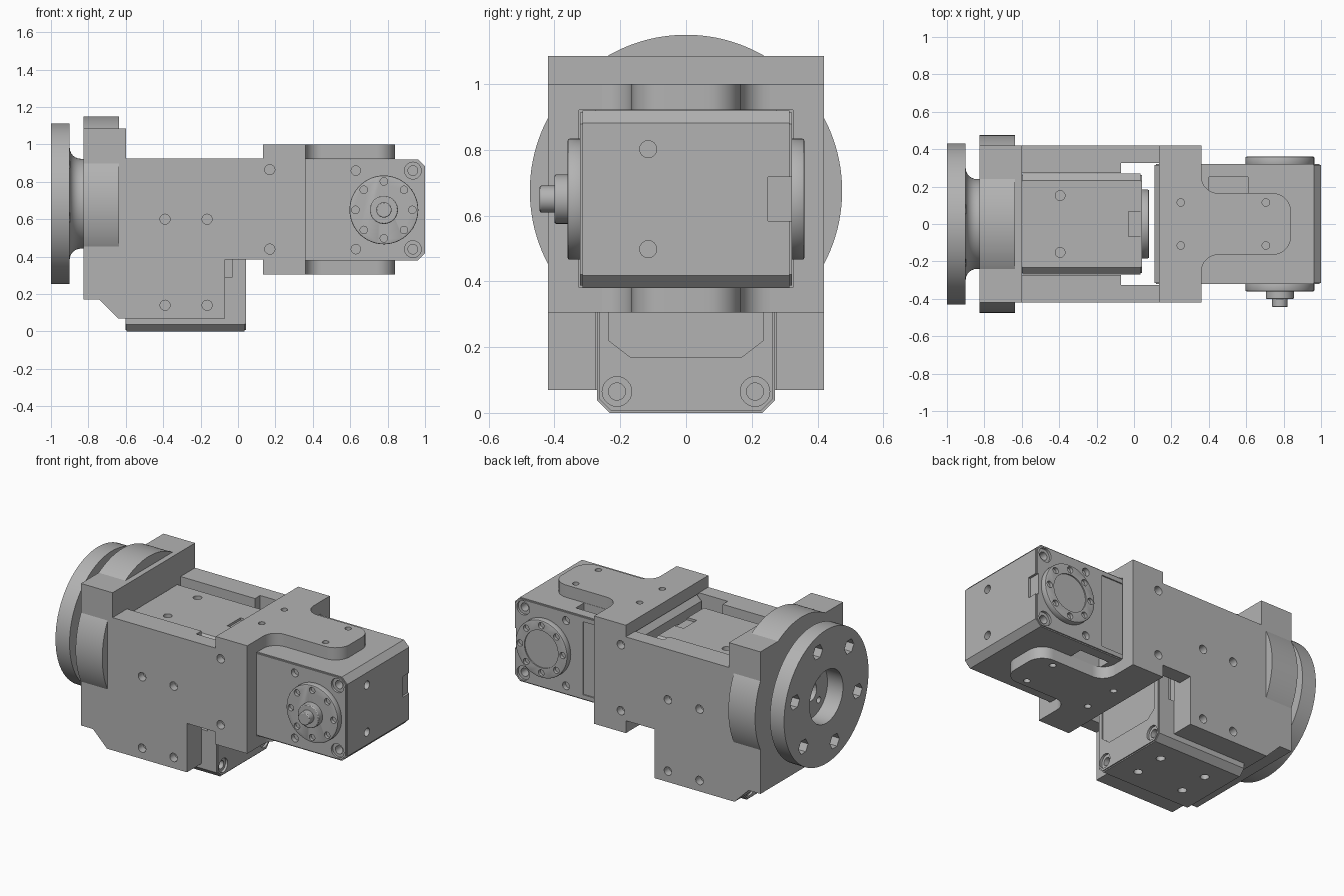
import bpy, bmesh
from math import pi, sin, cos, radians
from mathutils import Matrix, Vector

cube = bpy.data.objects.get("Cube")
if cube:
    bpy.data.objects.remove(cube)

grey = bpy.data.materials.new("machined_grey")
grey.use_nodes = True
GREY = (0.45, 0.45, 0.45, 1)
grey.diffuse_color = GREY
grey.node_tree.nodes["Principled BSDF"].inputs["Base Color"].default_value = GREY

TURN = {"x": Matrix.Rotation(pi / 2, 4, "Y"), "y": Matrix.Rotation(pi / 2, 4, "X"), "z": Matrix()}


def box(bm, lo, hi):
    lo, hi = Vector(lo), Vector(hi)
    m = Matrix.Translation((lo + hi) / 2) @ Matrix.Diagonal((*(hi - lo), 1))
    return bmesh.ops.create_cube(bm, size=1, matrix=m)["verts"]


def cyl(bm, axis, center, r, depth, seg=24, r2=None):
    bmesh.ops.create_cone(bm, cap_ends=True, segments=seg, radius1=r, depth=depth,
                          radius2=r if r2 is None else r2,
                          matrix=Matrix.Translation(center) @ TURN[axis])


def prism(bm, points, direction):
    face = bm.faces.new([bm.verts.new(p) for p in points])
    new = bmesh.ops.extrude_face_region(bm, geom=[face])["geom"]
    bmesh.ops.translate(bm, vec=direction, verts=[v for v in new if isinstance(v, bmesh.types.BMVert)])
    bmesh.ops.recalc_face_normals(bm, faces=bm.faces)


def make(name, bm, matrix=None):
    bmesh.ops.recalc_face_normals(bm, faces=bm.faces)
    mesh = bpy.data.meshes.new(name)
    bm.to_mesh(mesh)
    bm.free()
    mesh.materials.append(grey)
    ob = bpy.data.objects.new(name, mesh)
    bpy.context.collection.objects.link(ob)
    if matrix:
        ob.matrix_world = matrix
    return ob


def cut(ob, bm):
    # Subtract the cutter mesh and bake the result
    cutter = make("cutter", bm, ob.matrix_world.copy())
    cutter.hide_render = True
    mod = ob.modifiers.new("cut", "BOOLEAN")
    mod.operation, mod.solver, mod.object, mod.use_self = "DIFFERENCE", "EXACT", cutter, True
    bpy.context.view_layer.update()
    baked = bpy.data.meshes.new_from_object(ob.evaluated_get(bpy.context.evaluated_depsgraph_get()))
    ob.modifiers.clear()
    ob.data = baked
    bpy.data.objects.remove(cutter)


def arc(cx, cy, r, a0, a1, n=8):
    return [(cx + r * cos(radians(a0 + (a1 - a0) * i / n)),
             cy + r * sin(radians(a0 + (a1 - a0) * i / n))) for i in range(n + 1)]


# Main frame: side profile, hollowed for the two motors
frame_profile = [(-.825, .17), (-.74, .17), (-.64, .07), (-.07, .07), (-.07, .385), (.135, .385),
                 (.135, .305), (.36, .305), (.36, 1), (.135, 1), (.135, .925), (-.6, .925),
                 (-.6, 1.085), (-.825, 1.085)]
bm = bmesh.new()
prism(bm, [(x, -.42, z) for x, z in frame_profile], (0, .84, 0))
frame = make("main_frame", bm)
for lo, hi in (((-.6, -.273, -.1), (-.06, .273, 1.3)),
               ((-.07, -.325, -.1), (.135, .325, 1.3)),
               ((.1, -.325, .382), (.5, .325, .921))):
    bm = bmesh.new()
    box(bm, lo, hi)
    cut(frame, bm)
bm = bmesh.new()
for y in (-.42, .42):
    for x, z in ((-.39, .6), (-.165, .6), (-.39, .14), (-.165, .14), (.17, .865), (.17, .44)):
        cyl(bm, "y", (x, y, z), .027, .1)
for z in (1, .305):
    for y in (-.115, .115):
        cyl(bm, "z", (.25, y, z), .02, .08)
cut(frame, bm)

# Upper and lower mounting tabs
half = arc(.45, .255, .09, 180, 270) + arc(.74, .065, .1, 90, 0)
outline = [(.34, .255)] + half + [(x, -y) for x, y in reversed(half)] + [(.34, -.255)]
for name, z0, z1 in (("upper_tab", .921, 1), ("lower_tab", .305, .381)):
    bm = bmesh.new()
    prism(bm, [(x, y, z0) for x, y in outline], (0, 0, z1 - z0))
    tab = make(name, bm)
    bm = bmesh.new()
    for y in (-.115, .115):
        cyl(bm, "z", (.705, y, (z0 + z1) / 2), .02, .2)
    cut(tab, bm)

# Round bearing boss and output flange, turned about the x axis
bm = bmesh.new()
cyl(bm, "x", (-.73, 0, .675), .475, .19, 128)
make("bearing_boss", bm)

fillet = [(-.9 + .06 * (1 - cos(t * pi / 12)), .3 - .06 * sin(t * pi / 12)) for t in range(7)]
turned = [(-.89, 0), (-.89, .17), (-1, .17), (-1, .43), (-.9, .43)] + fillet + [(-.82, .24), (-.82, 0)]
bm = bmesh.new()
verts = [bm.verts.new((x, 0, r)) for x, r in turned]
edges = [bm.edges.new(pair) for pair in zip(verts, verts[1:])]
bmesh.ops.spin(bm, geom=verts + edges, cent=(0, 0, 0), axis=(1, 0, 0), angle=2 * pi, steps=96)
bmesh.ops.remove_doubles(bm, verts=bm.verts, dist=.0005)
flange = make("output_flange", bm, Matrix.Translation((0, 0, .683)))
bm = bmesh.new()
for i in range(6):
    a = radians(15 + 60 * i)
    cyl(bm, "x", (-.95, .33 * cos(a), .33 * sin(a)), .048, .2, 6)
for i in range(4):
    a = radians(45 + 90 * i)
    cyl(bm, "x", (-.88, .115 * cos(a), .115 * sin(a)), .02, .08)
cyl(bm, "x", (-.88, 0, 0), .06, .08)
cut(flange, bm)


def motor(name, matrix):
    # Chamfered body, output axis along local y, horn end towards local +x
    bm = bmesh.new()
    box(bm, (-.67, -.322, -.27), (.22, .322, .27))
    ends = [e for e in bm.edges if abs(e.verts[0].co.y - e.verts[1].co.y) > .5]
    bmesh.ops.bevel(bm, geom=ends, offset=.038, segments=1, affect="EDGES")
    bmesh.ops.bevel(bm, geom=[e for e in bm.edges if abs(e.verts[0].co.y - e.verts[1].co.y) < .01],
                    offset=.007, segments=2, affect="EDGES")
    body = make(name + "_body", bm, matrix)
    bm = bmesh.new()
    for s in (-1, 1):
        # Corner screws on both faces, side pockets and end screw holes
        for z in (-.21, .21):
            for x in (-.605, .155):
                cyl(bm, "y", (x, s * .322, z), .045, .03)
                cyl(bm, "y", (x, s * .3, z), .026, .1)
            cyl(bm, "y", (-.15, s * .322, z), .025, .06)
        box(bm, (-.38, .165, s * .24 - .05), (-.17, .25, s * .24 + .05))
        cyl(bm, "x", (.22, -.115, s * .152), .026, .08)
        for y in (-.165, .165):
            cyl(bm, "x", (-.67, y, s * .1), .026, .08)
    box(bm, (.205, .25, -.067), (.25, .35, .067))
    # Shallow rear cover panel with clipped corners
    half = [(-.5, .17), (-.45, .235), (-.27, .235), (-.27, .17)]
    panel = half + [(x, -z) for x, z in reversed(half)]
    prism(bm, [(x, .314, z) for x, z in panel], (0, .05, 0))
    cut(body, bm)
    # Horn, idler and stepped shaft
    for part, s in (("_horn", -1), ("_idler", 1)):
        bm = bmesh.new()
        cyl(bm, "y", (0, s * .335, 0), .184, .05, 64)
        disc = make(name + part, bm, matrix)
        bevel = disc.modifiers.new("soft_rim", "BEVEL")
        bevel.width, bevel.segments = .006, 2
        bm = bmesh.new()
        for i in range(8):
            a = i * pi / 4
            cyl(bm, "y", (.152 * cos(a), s * .36, .152 * sin(a)), .02, .04)
        if s > 0:
            cyl(bm, "y", (0, .36, 0), .12, .014, 48)
        cut(disc, bm)
    bm = bmesh.new()
    cyl(bm, "y", (0, -.37, 0), .075, .06, 40)
    cyl(bm, "y", (0, -.41, 0), .041, .07, 32)
    shaft = make(name + "_shaft", bm, matrix)
    bevel = shaft.modifiers.new("soft_rim", "BEVEL")
    bevel.width, bevel.segments = .005, 2


motor("front_motor", Matrix.Translation((.78, 0, .65)))
# The rear motor stands upright: local x is up, local y points along world x
upright = Matrix(((0, 1, 0, -.28), (0, 0, 1, 0), (1, 0, 0, .67), (0, 0, 0, 1)))
motor("rear_motor", upright)

for ob in bpy.context.scene.objects:
    ob.select_set(ob.type == "MESH")
    if ob.type == "MESH":
        bpy.context.view_layer.objects.active = ob
bpy.ops.object.shade_smooth_by_angle(angle=radians(30))
